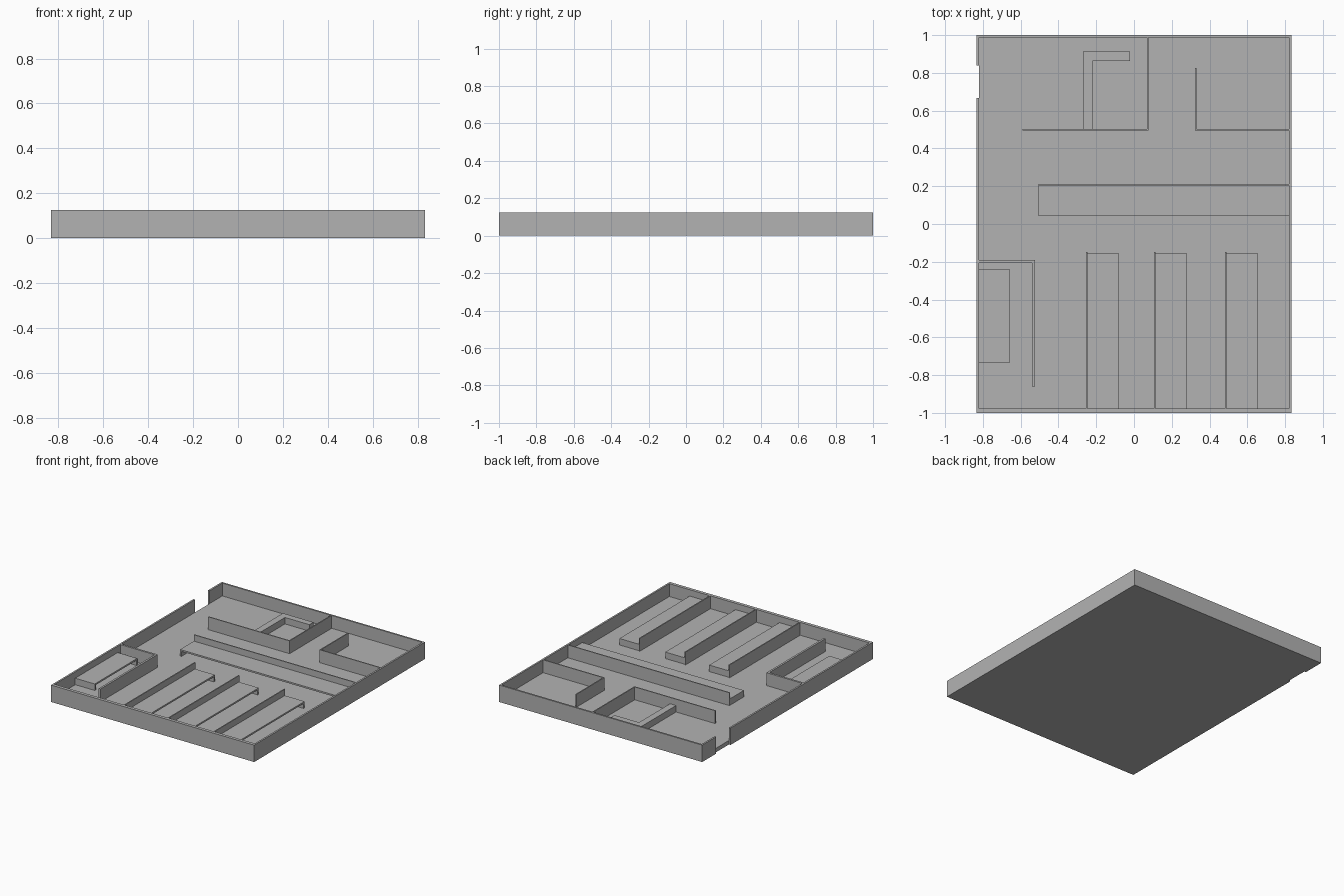
import bpy
import bmesh

cube = bpy.data.objects.get("Cube")
if cube:
    bpy.data.objects.remove(cube, do_unlink=True)

# Single flat colour
grey = bpy.data.materials.new("plain_grey")
grey.use_nodes = True
colour = (0.45, 0.45, 0.45, 1.0)
grey.diffuse_color = colour
grey.node_tree.nodes["Principled BSDF"].inputs["Base Color"].default_value = colour

HX, HY = 0.833, 1.0      # half size of the plan
IX = 0.82                # inner face of the side walls
FRONT, BACK = -0.976, 0.987
FLOOR, TABLE, TOP = 0.03, 0.078, 0.125
THIN = 0.008             # partition thickness
SLAB = 0.012             # table top and end panel thickness
SUNK = 0.005             # partitions start inside the floor slab


def box(name, x0, x1, y0, y1, z0, z1):
    """Axis-aligned block between two corners."""
    bm = bmesh.new()
    bmesh.ops.create_cube(bm, size=1)
    for v in bm.verts:
        v.co.x = x1 if v.co.x > 0 else x0
        v.co.y = y1 if v.co.y > 0 else y0
        v.co.z = z1 if v.co.z > 0 else z0
    mesh = bpy.data.meshes.new(name)
    bm.to_mesh(mesh)
    bm.free()
    mesh.materials.append(grey)
    obj = bpy.data.objects.new(name, mesh)
    bpy.context.collection.objects.link(obj)
    return obj


def wall(name, x0, x1, y0, y1):
    """Full-height inner partition."""
    return box(name, x0, x1, y0, y1, SUNK, TOP)


def table(name, x0, x1, y0, y1, ends):
    """Thin top with upright panels on the listed ends, open along its length."""
    box(name + "_top", x0, x1, y0, y1, TABLE - SLAB, TABLE)
    panels = {
        "left": (x1 - SLAB, x1, y0, y1), "right": (x0, x0 + SLAB, y0, y1),
        "back": (x0, x1, y1 - SLAB, y1), "front": (x0, x1, y0, y0 + SLAB),
    }
    for end in ends:
        box(f"{name}_{end}_panel", *panels[end], SUNK, TABLE - SLAB)


# Floor and outer walls, with a doorway near the back of the -x wall
box("floor", -IX, IX, FRONT, BACK, 0, FLOOR)
box("front_wall", -HX, HX, -HY, FRONT, 0, TOP)
box("back_wall", -HX, HX, BACK, HY, 0, TOP)
box("left_wall", IX, HX, FRONT, BACK, 0, TOP)
box("right_wall_front", -HX, -IX, FRONT, 0.668, 0, TOP)
box("right_wall_back", -HX, -IX, 0.838, BACK, 0, TOP)

# Back rooms
ROOM_Y = 0.494
wall("reception_partition", -0.59, 0.077, ROOM_Y, ROOM_Y + THIN)
wall("room_divider", 0.069, 0.077, ROOM_Y, BACK)
wall("corner_room_front", 0.322, IX, ROOM_Y, ROOM_Y + THIN)
wall("corner_room_side", 0.322, 0.33, ROOM_Y, 0.825)

# L-shaped reception counter
box("counter_side", -0.27, -0.22, 0.5, 0.912, SUNK, TABLE)
box("counter_back", -0.22, -0.02, 0.864, 0.912, SUNK, TABLE)

# Long central partition with its work table
wall("long_partition", -0.505, IX, 0.205, 0.205 + THIN)
table("long_table", -0.505, IX, 0.043, 0.205, ["right"])

# Repeated bays along the front wall
for i, x in enumerate((-0.253, 0.107, 0.483)):
    wall(f"bay_divider_{i}", x, x + THIN, FRONT, -0.148)
    table(f"bay_table_{i}", x + THIN, x + 0.17, FRONT, -0.153, ["back"])

# Enclosed office on the -x side
wall("office_back_wall", -IX, -0.525, -0.206, -0.191)
wall("office_side_wall", -0.54, -0.525, -0.86, -0.206)
table("office_table", -IX, -0.66, -0.735, -0.237, ["front", "back"])
